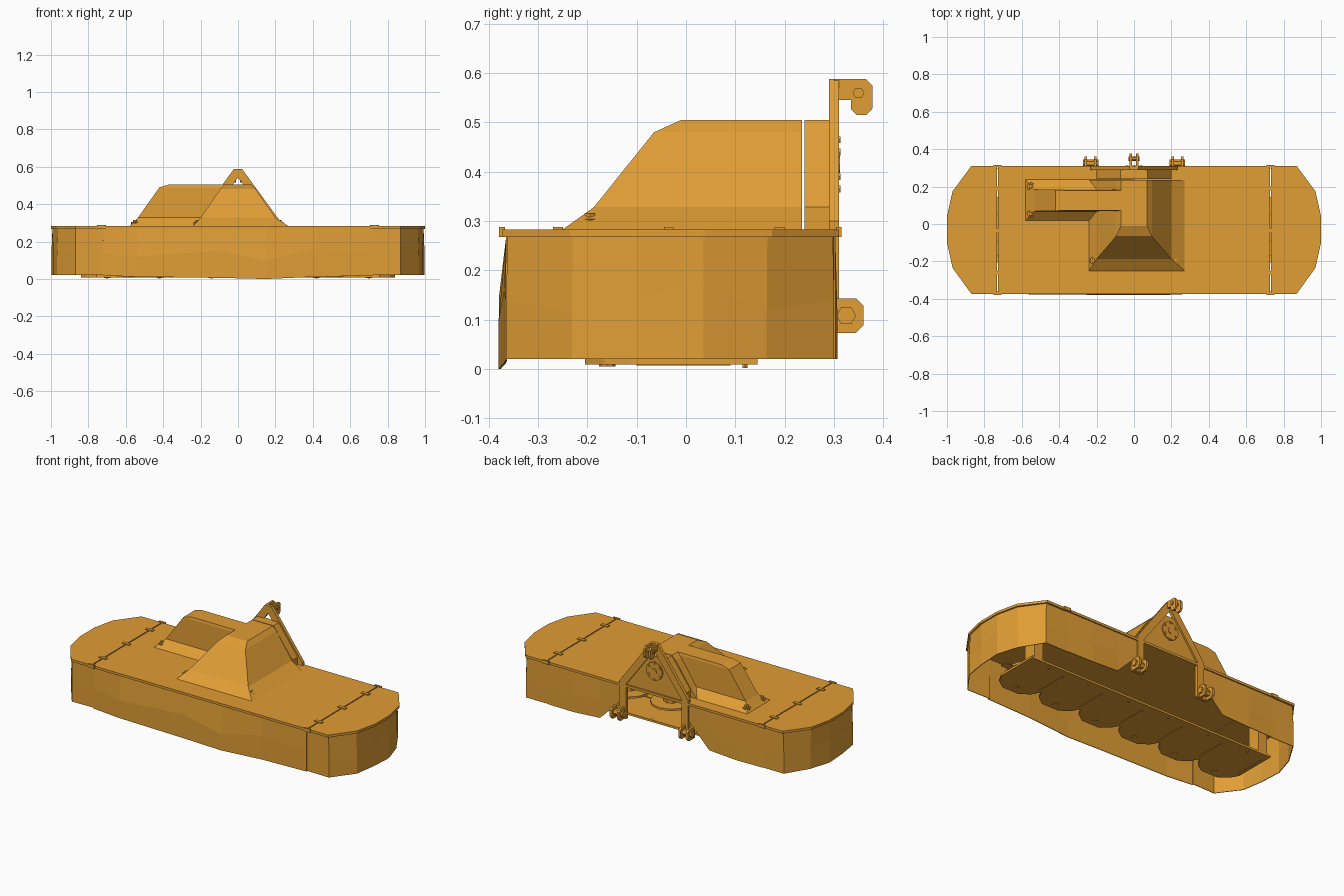
import bpy
import bmesh
import math
from mathutils import Vector

default_cube = bpy.data.objects.get("Cube")
if default_cube:
    bpy.data.objects.remove(default_cube, do_unlink=True)

# Single paint colour
paint = bpy.data.materials.new("orange_paint")
paint.use_nodes = True
paint.diffuse_color = (.75, .34, .035, 1)
shader = next(n for n in paint.node_tree.nodes if n.type == "BSDF_PRINCIPLED")
shader.inputs["Base Color"].default_value = paint.diffuse_color


def finish(name, bm):
    bmesh.ops.recalc_face_normals(bm, faces=bm.faces[:])
    mesh = bpy.data.meshes.new(name)
    bm.to_mesh(mesh)
    bm.free()
    mesh.materials.append(paint)
    part = bpy.data.objects.new(name, mesh)
    bpy.context.scene.collection.objects.link(part)
    return part


def loft(name, rings):
    """Closed solid through rings that have equal point counts."""
    bm = bmesh.new()
    loops = [[bm.verts.new(point) for point in ring] for ring in rings]
    for low, high in zip(loops, loops[1:]):
        for i in range(len(low)):
            j = (i + 1) % len(low)
            bm.faces.new((low[i], low[j], high[j], high[i]))
    bm.faces.new(loops[0])
    bm.faces.new(loops[-1])
    return finish(name, bm)


def prism(name, outline, axis, start, end):
    """Extrude a flat outline along the named axis."""
    place = {"x": lambda u, v, w: (w, u, v),
             "y": lambda u, v, w: (u, w, v),
             "z": lambda u, v, w: (u, v, w)}[axis]
    return loft(name, [[place(u, v, w) for u, v in outline] for w in (start, end)])


def box(name, low, high):
    (left, front, bottom), (right, back, top) = low, high
    outline = [(left, front), (right, front), (right, back), (left, back)]
    return prism(name, outline, "z", bottom, top)


def disc(name, centre, radius, axis, start, end, sides=6):
    outline = [(centre[0] + radius * math.cos(math.tau * i / sides),
                centre[1] + radius * math.sin(math.tau * i / sides))
               for i in range(sides)]
    return prism(name, outline, axis, start, end)


def flipped(points, side):
    return [(side * x, y) for x, y in points]


def skirt(name, columns, side=1):
    """Thin folded curtain; a column is x, y, bottom, bulge, fold height."""
    bm = bmesh.new()
    rows = []
    for x, y, bottom, bulge, fold in columns:
        out = Vector((x ** 5, y, 0)).normalized() * bulge
        points = [(x, y, TOP), (x + out.x, y + out.y, fold), (x + out.x, y + out.y, bottom)]
        rows.append([bm.verts.new((side * px, py, pz)) for px, py, pz in points])
    for a, b in zip(rows, rows[1:]):
        for i in range(len(a) - 1):
            bm.faces.new((a[i], b[i], b[i + 1], a[i + 1]))
    part = finish(name, bm)
    thickness = part.modifiers.new("thickness", "SOLIDIFY")
    thickness.thickness = .004
    thickness.offset = -1


TOP = .268       # underside of the deck
DECK = .283      # upper face of the deck
FRONT, BACK = -.373, .31
HINGE = .73
SIDES = (("left", 1), ("right", -1))

# Deck with two folding end panels
box("deck_centre", (-HINGE + .003, FRONT, TOP), (HINGE - .003, BACK, DECK))
end_outline = [(HINGE + .003, FRONT), (.87, FRONT), (.97, -.235), (1, -.1),
               (1, .04), (.97, .175), (.87, BACK), (HINGE + .003, BACK)]
for label, side in SIDES:
    prism("deck_end_" + label, flipped(end_outline, side), "z", TOP, DECK)
    for y in (-.26, -.035, .19):
        box("hinge_" + label, (side * HINGE - .025, y - .01, DECK - .01),
            (side * HINGE + .025, y + .01, DECK + .005))
    for y in (FRONT, BACK):
        box("hinge_tab_" + label, (side * HINGE - .022, y - .006, TOP),
            (side * HINGE + .022, y + .006, DECK + .005))

# Hanging curtains
skirt("front_skirt", [
    (-.72, -.365, .018, .002, .14), (-.54, -.365, .012, .012, .12),
    (-.1, -.365, .006, .014, .15), (.15, -.365, 0, .015, .1),
    (.42, -.365, .012, .004, .16), (.72, -.365, .018, .002, .14)])
for label, side in SIDES:
    skirt("end_skirt_" + label, [
        (.715, -.361, .02, 0, .14), (.868, -.363, .02, .002, .14),
        (.962, -.23, .02, .006, .115), (.992, -.1, .02, -.004, .14),
        (.992, .035, .02, .004, .175), (.962, .165, .02, -.006, .12),
        (.868, .298, .02, .005, .14), (.72, .3, .02, 0, .14)], side)
    skirt("back_skirt_" + label, [
        (.725, .303, .02, 0, .14), (.55, .303, .02, .004, .12),
        (.37, .303, .03, 0, .15), (.23, .303, .17, 0, .21)], side)


def rectangle(left, right, front, back, z):
    return [(left, front, z), (right, front, z), (right, back, z), (left, back, z)]


# Sloping drive hood and its side chute
HOOD_TOP, FLARE = .505, .328
loft("hood", [rectangle(-.24, .27, -.25, .235, DECK),
              rectangle(-.2, .2, -.187, .235, FLARE),
              rectangle(-.095, .095, -.065, .235, .48),
              rectangle(-.07, .07, -.01, .235, HOOD_TOP)])
loft("side_chute", [rectangle(-.58, 0, .018, .237, DECK),
                    rectangle(-.535, 0, .068, .185, FLARE),
                    rectangle(-.42, 0, .07, .183, .49),
                    rectangle(-.37, 0, .073, .18, HOOD_TOP)])
for x, y in ((-.215, -.195), (.22, -.195), (-.55, .055), (-.55, .2)):
    disc("hood_bolt_washer", (x, y), .022, "z", DECK, .304, 8)
    disc("hood_bolt", (x, y), .012, "z", DECK, .315)

# Gearbox housing behind the hood, with drive flange
housing = [(-.2, DECK), (.2, DECK), (.2, FLARE), (.072, HOOD_TOP),
           (-.072, HOOD_TOP), (-.2, FLARE)]
prism("gearbox_housing", housing, "y", .24, .3)
disc("drive_flange", (0, .415), .055, "y", .3, .308, 16)
disc("drive_shaft", (0, .415), .018, "y", .3, .312, 8)
for i in range(6):
    angle = math.tau * (i + .5) / 6
    disc("flange_bolt", (.042 * math.cos(angle), .415 + .05 * math.sin(angle)),
         .008, "y", .3, .313)

# Hitch mast, upper hook and lower lugs
leg = [(0, .588), (.022, .588), (.232, .3), (.232, .08),
       (.188, .08), (.188, .29), (0, .543)]
hook = [(.3, .588), (.365, .588), (.378, .575), (.378, .528), (.366, .515),
        (.347, .515), (.335, .527), (.335, .546), (.3, .546)]
lug = [(.295, .073), (.345, .073), (.36, .088), (.36, .128), (.345, .143), (.295, .143)]
for label, side in SIDES:
    prism("mast_leg_" + label, flipped(leg, side), "y", .29, .31)
    prism("upper_hook_" + label, hook, "x", side * .012, side * .024)
    for inner in (.2, .25):
        prism("lower_lug_" + label, lug, "x", side * inner, side * (inner + .014))
    box("lug_bridge_" + label, (min(side * .19, side * .264), .29, .073),
        (max(side * .19, side * .264), .308, .143))
    disc("hitch_pin_" + label, (.325, .108), .02, "x", side * .19, side * .274)
    disc("upper_pin_" + label, (.35, .56), .012, "x", 0, side * .03)

# Cutter bar with scalloped skids, discs and blades
BAR_BACK, PITCH, UNITS = .145, .28, 6
half = PITCH * UNITS / 2
box("cutter_bar", (-half, -.11, .012), (half, BAR_BACK, .022))
scallop = [(-.5, -.115), (-.4, -.165), (-.2, -.205), (.2, -.205), (.4, -.165), (.5, -.115)]
for unit in range(UNITS):
    middle = (unit + .5) * PITCH - half
    front = [(middle + u * PITCH, y) for u, y in scallop]
    rear = [(x, BAR_BACK) for x, y in reversed(front)]
    prism("skid_plate", front + rear, "z", .009, .02)
    edge = middle - PITCH / 2
    box("skid_seam", (edge + .01, -.1, .007), (edge + .022, .09, .012))
    disc("skid_bolt", (middle, -.16), .017, "z", .005, .024, 8)
    disc("bar_bolt", (middle, .12), .006, "z", .002, .024)
    disc("disc_hub", (middle, -.06), .05, "z", .02, .055, 8)
    disc("cutting_disc", (middle, -.06), .12, "z", .05, .062, 12)
    disc("disc_cap", (middle, -.06), .045, "z", .06, .085, 8)
    for side in (1, -1):
        tip = middle + side * .137
        box("blade", (tip - .035, -.08, .044), (tip + .035, -.04, .05))

# Posts tying the cutter bar to the deck
for label, side in SIDES:
    centre = side * .79
    box("bar_post_" + label, (centre - .03, .06, .015), (centre + .03, .14, TOP))
